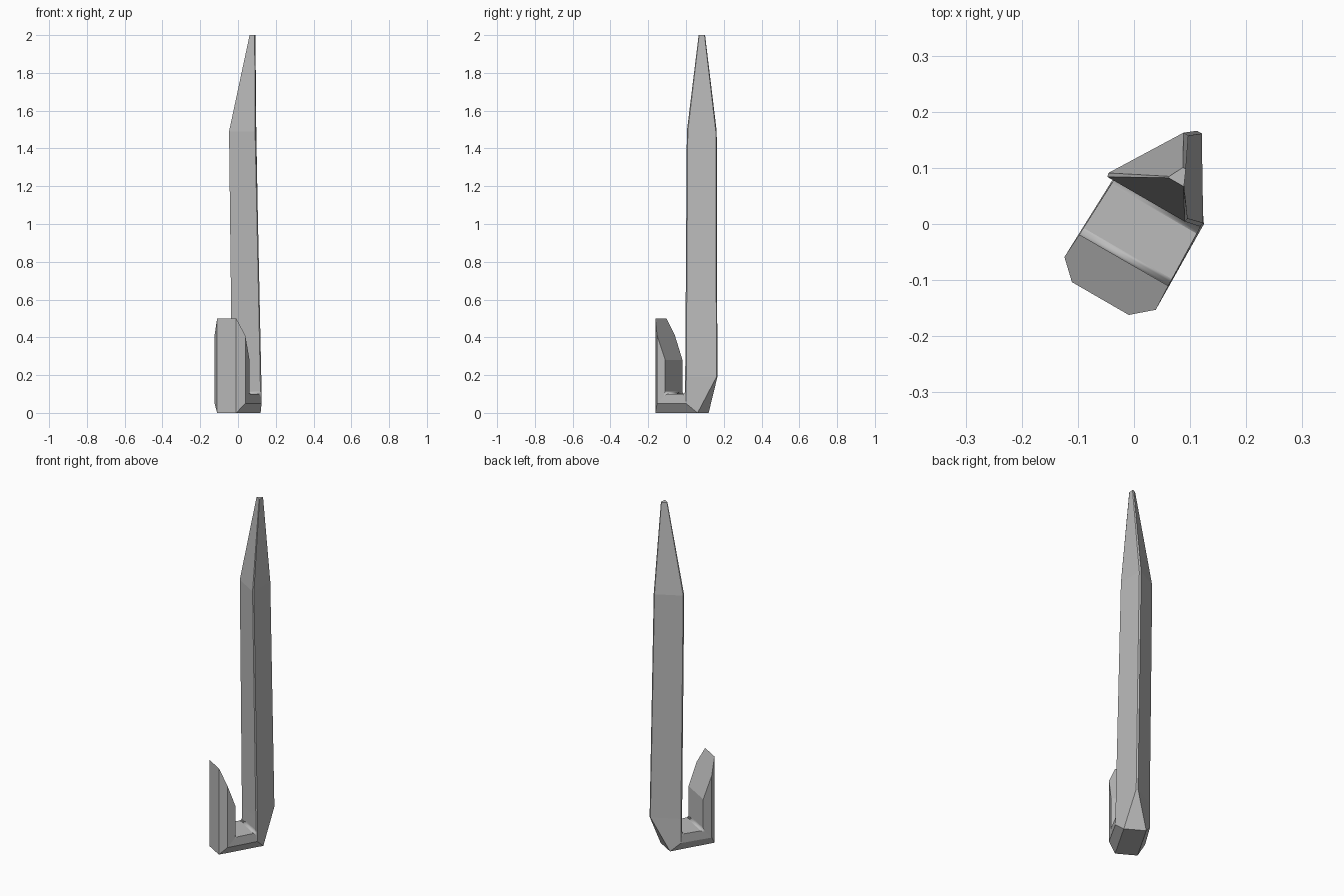
import bpy, bmesh, math
from mathutils import Matrix

if "Cube" in bpy.data.objects:
    bpy.data.objects.remove(bpy.data.objects["Cube"])

# One flat metal colour
metal = bpy.data.materials.new("grey_metal")
metal.diffuse_color = (0.5, 0.5, 0.5, 1)
metal.use_nodes = True
metal.node_tree.nodes["Principled BSDF"].inputs["Base Color"].default_value = metal.diffuse_color

# Six-sided sections swept along the J path, from hook lip to pointed tip.
# Each section has an inner, middle and outer pair: (left u, right u, v, z)
sections = [
    # hook lip, cut on a slope
    [(-0.075, 0.108, -0.065, 0.28), (-0.078, 0.110, -0.113, 0.41), (-0.044, 0.073, -0.145, 0.50)],
    # front bend
    [(-0.075, 0.108, -0.065, 0.10), (-0.078, 0.110, -0.113, 0.05), (-0.044, 0.073, -0.145, 0.00)],
    # rear bend
    [(-0.070, 0.105, 0.055, 0.10), (-0.072, 0.108, 0.062, 0.05), (-0.044, 0.073, 0.113, 0.00)],
    # foot of the triangular shaft
    [(-0.069, 0.104, 0.055, 0.19), (-0.071, 0.106, 0.063, 0.19), (0.014, 0.024, 0.200, 0.19)],
    # shoulder of the point
    [(-0.083, 0.076, 0.049, 1.49), (-0.085, 0.078, 0.056, 1.49), (-0.005, 0.005, 0.185, 1.49)],
    # blunt tip
    [(0.012, 0.043, 0.102, 2.00), (0.012, 0.0425, 0.105, 2.00), (0.025, 0.031, 0.131, 2.00)],
]

bm = bmesh.new()
rings = []
for inner, middle, outer in sections:
    left = [bm.verts.new((p[0], p[2], p[3])) for p in (inner, middle, outer)]
    right = [bm.verts.new((p[1], p[2], p[3])) for p in (inner, middle, outer)]
    rings.append(left + right[::-1])

# Skin between sections and close both ends
for a, b in zip(rings, rings[1:]):
    for i in range(6):
        j = (i + 1) % 6
        bm.faces.new((a[i], a[j], b[j], b[i]))
bm.faces.new(rings[0])
bm.faces.new(rings[-1])
bmesh.ops.recalc_face_normals(bm, faces=bm.faces)

# Small smooth fillets across the two inner corners of the hook
corners = [bm.edges.get((r[0], r[5])) for r in rings[1:3]]
fillet = bmesh.ops.bevel(bm, geom=corners, offset=0.014, offset_type='OFFSET',
                         segments=4, profile=0.5, affect='EDGES')
for f in fillet["faces"]:
    f.smooth = True

# Turn the peg to its resting angle
bm.transform(Matrix.Rotation(math.radians(-30), 4, 'Z'))

mesh = bpy.data.meshes.new("hooked_peg")
bm.to_mesh(mesh)
bm.free()
mesh.materials.append(metal)
peg = bpy.data.objects.new("hooked_peg", mesh)
bpy.context.collection.objects.link(peg)
